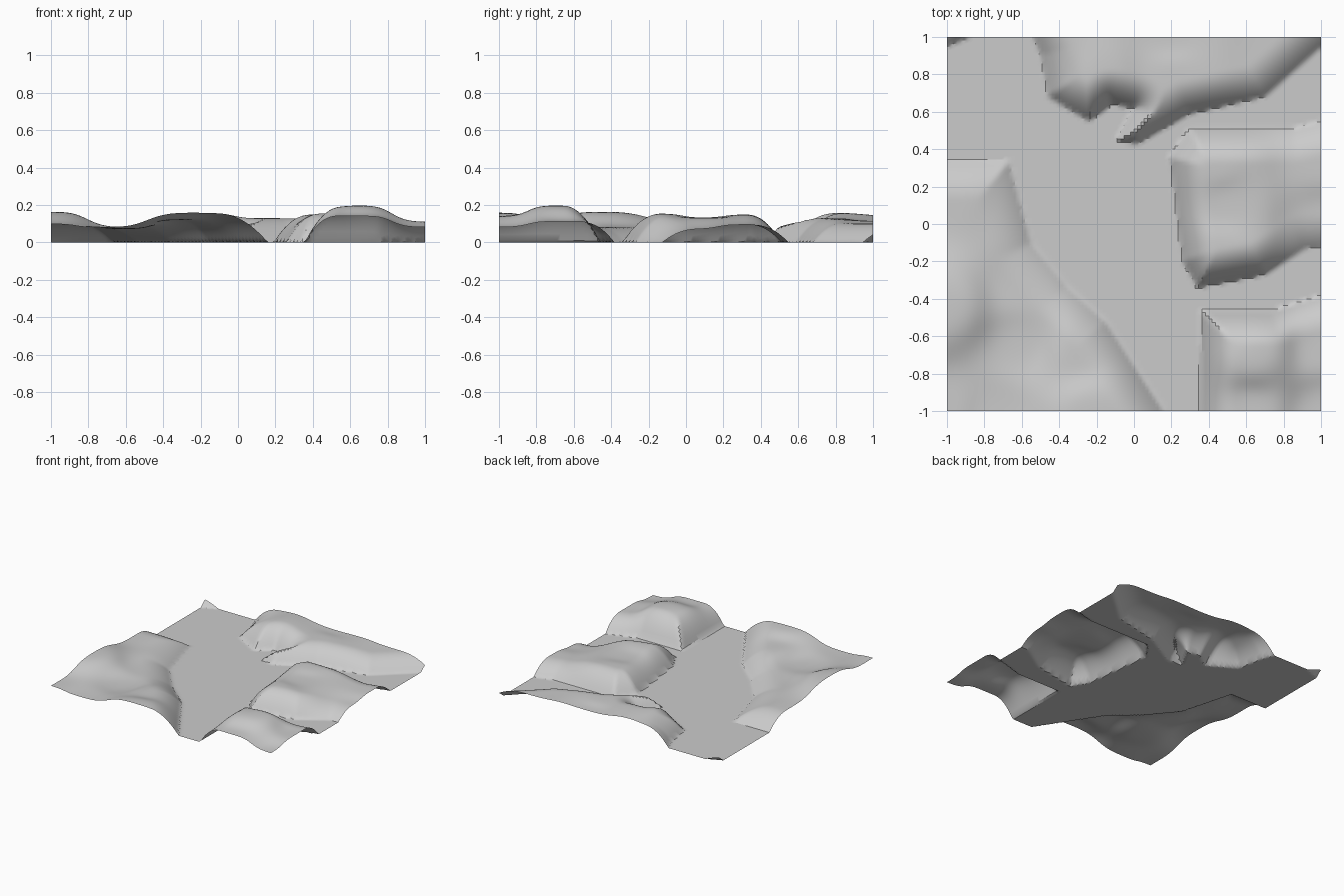
import bpy, bmesh
from mathutils import Vector

if "Cube" in bpy.data.objects:
    bpy.data.objects.remove(bpy.data.objects["Cube"])

N = 110  # grid cells per side

# Terrain sheet: flat valley floor, hills are raised out of it
bm = bmesh.new()
bmesh.ops.create_grid(bm, x_segments=N, y_segments=N, size=1)


def shore_distance(p, outline):
    """Distance to the outline if p is inside it, otherwise 0."""
    inside, best = False, 9.0
    for a, b in zip(outline, outline[1:] + outline[:1]):
        if (a[1] > p.y) != (b[1] > p.y):
            if p.x < a[0] + (p.y - a[1]) * (b[0] - a[0]) / (b[1] - a[1]):
                inside = not inside
        a, d = Vector(a), Vector(b) - Vector(a)
        t = max(0, min(1, (p - a).dot(d) / d.length_squared))
        best = min(best, (p - a - d * t).length)
    return best if inside else 0.0


def blend(p, peaks):
    """Smooth distance-weighted blend of the peak heights."""
    total = weight = 0.0
    for x, y, z in peaks:
        w = ((p.x - x) ** 2 + (p.y - y) ** 2 + .01) ** -1.8
        total += w * z
        weight += w
    return total / weight


def raise_hill(shore, peaks, slope=.19):
    """Lift the sheet inside the shoreline; the bank is steep at its foot."""
    for v in bm.verts:
        p = v.co.xy
        d = shore_distance(p, shore)
        if d > 0:
            t = min(1, d / slope)
            v.co.z = blend(p, peaks) * (1 - (1 - t) ** 2.2)


# South-west hill (shorelines run past the sheet so the border cuts hills open)
raise_hill([(-1.6, .35), (-.67, .34), (-.55, -.1), (-.36, -.33), (-.15, -.52),
            (.16, -1), (.5, -1.6), (-1.6, -1.6)],
           [(-1, -1, .1), (-.75, -1, .08), (-.25, -1, .16), (-1, -.45, .165), (-.95, .15, .1),
            (-.65, .1, .085), (-.6, -.3, .08), (-.6, -.65, .07), (-.3, -.7, .12)], .22)

# South-east hill
raise_hill([(.35, -1.6), (.36, -.46), (.75, -.46), (1.4, -.26), (1.6, -1.6)],
           [(.62, -1, .14), (1, -1, .08), (.65, -.7, .2), (1, -.65, .11), (.5, -.55, .18)])

# East hill
raise_hill([(1.4, .65), (.85, .51), (.3, .51), (.19, .36), (.26, -.2), (.34, -.34),
            (.7, -.27), (.92, -.13), (1.4, -.1)],
           [(.45, -.15, .155), (.5, .1, .13), (.45, .32, .15), (1, 0, .07), (1, .35, .095)])

# North hill with its small hooked bay
raise_hill([(-.7, 1.4), (-.5, .9), (-.46, .68), (-.24, .55), (-.12, .64), (0, .62),
            (-.1, .44), (.02, .43), (.3, .59), (.7, .68), (1.4, 1.3)],
           [(-.4, .8, .12), (-.2, .8, .16), (.2, .8, .13), (.2, 1, .11), (.8, .95, .1)])

# North-west corner mound
raise_hill([(-1.4, .78), (-.4, 1.2), (-1.4, 1.2)], [(-1, 1, .06)], .1)

mesh = bpy.data.meshes.new("terrain")
bm.to_mesh(mesh)
bm.free()
terrain = bpy.data.objects.new("terrain", mesh)
bpy.context.collection.objects.link(terrain)
bpy.context.view_layer.objects.active = terrain
terrain.select_set(True)
bpy.ops.object.shade_smooth_by_angle()
